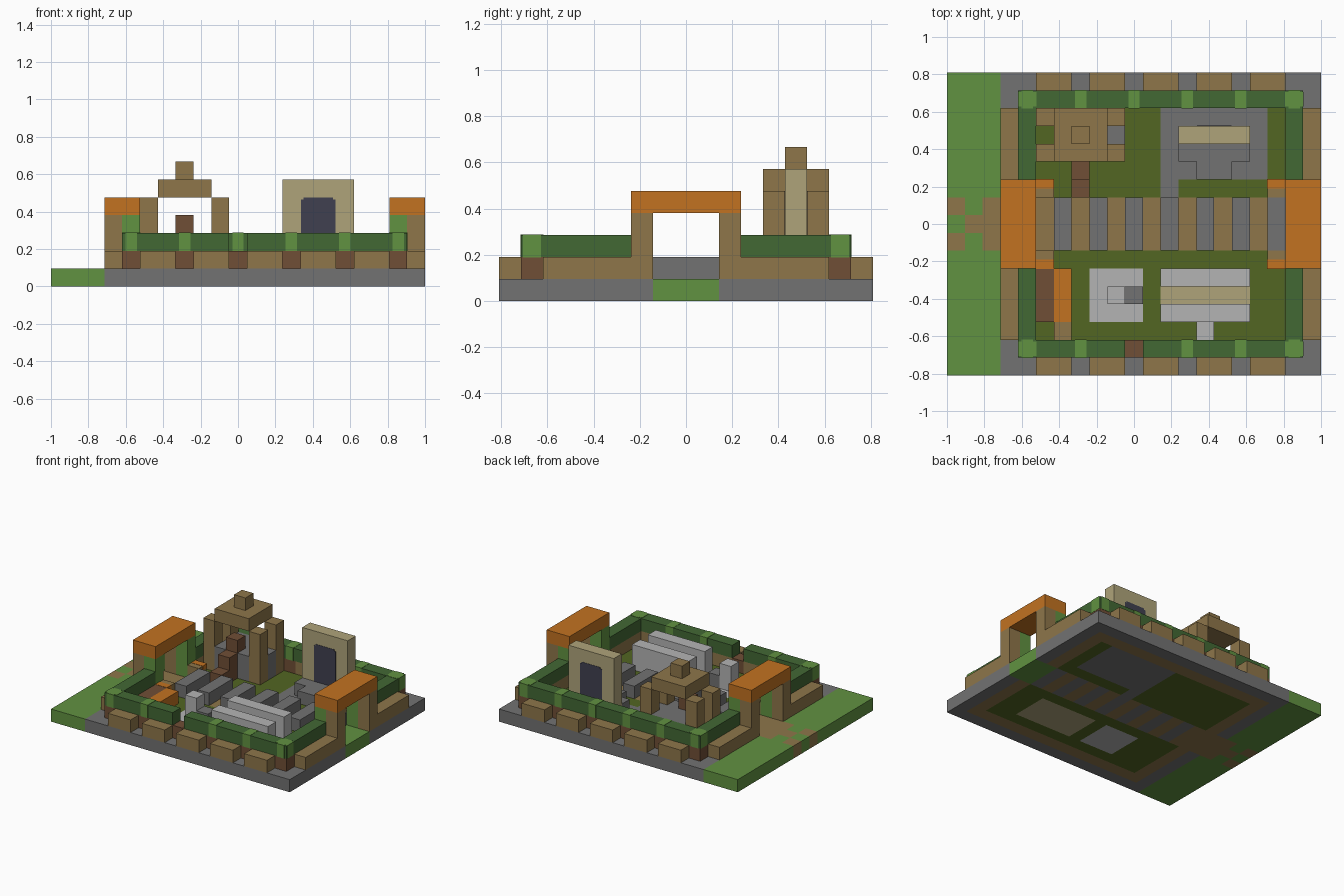
import bpy, bmesh
from mathutils import Matrix, Vector

U = 2 / 21          # one building cell
NX, NY = 21, 17

old = bpy.data.objects.get("Cube")
if old:
    bpy.data.objects.remove(old, do_unlink=True)


def material(name, rgb):
    lin = [((c / 255 + 0.055) / 1.055) ** 2.4 for c in rgb] + [1]
    m = bpy.data.materials.new(name)
    m.use_nodes = True
    m.diffuse_color = lin
    m.node_tree.nodes["Principled BSDF"].inputs["Base Color"].default_value = lin
    return m


GRASS = material("grass_green", (97, 146, 65))
STONE = material("stone_gray", (114, 114, 114))
WOOD = material("wood_brown", (142, 118, 74))
MOSS = material("moss_olive", (82, 102, 34))
HEDGE = material("hedge_green", (66, 104, 52))
ORANGE = material("roof_orange", (194, 114, 33))
SAND = material("sandstone", (175, 164, 122))
PALE = material("pale_stone", (180, 180, 180))
BARK = material("bark_brown", (112, 78, 54))
SLATE = material("dark_slate", (64, 64, 80))


def box(name, mat, x, y, z, grow=0.0):
    """Box given by cell ranges (from, to) on each axis."""
    lo = Vector((x[0] - NX / 2, y[0] - NY / 2, z[0])) * U
    hi = Vector((x[1] - NX / 2, y[1] - NY / 2, z[1])) * U
    size = hi - lo + Vector((grow, grow, grow)) * 2
    bm = bmesh.new()
    bmesh.ops.create_cube(bm, size=1, matrix=Matrix.Translation((lo + hi) / 2) @ Matrix.Diagonal((*size, 1)))
    me = bpy.data.meshes.new(name)
    bm.to_mesh(me)
    bm.free()
    me.materials.append(mat)
    ob = bpy.data.objects.new(name, me)
    bpy.context.collection.objects.link(ob)
    return ob


# Ground slab, coloured cell by cell
GROUND = [GRASS, STONE, WOOD, MOSS, SAND, PALE]
DIRT = {(0, 9), (1, 8), (2, 8), (2, 9), (0, 7), (2, 7)}


def ground_colour(i, j):
    path = 7 <= j <= 9
    if i < 3:
        return WOOD if (i, j) in DIRT else GRASS
    if path:
        if i >= 19:
            return GRASS
        return STONE if i > 4 and i % 2 == 0 else WOOD
    if i in (3, 20) or j in (0, 16):
        return STONE
    if i in (4, 19) or j in (1, 15):
        return WOOD
    if 12 <= i < 18 and j >= 11 or (i, j) == (12, 10):
        return STONE
    if 3 <= j < 6 and 12 <= i < 17:
        return SAND
    if 3 <= j < 6 and 8 <= i < 11:
        return PALE
    return MOSS


bm = bmesh.new()
bmesh.ops.create_grid(bm, x_segments=NX, y_segments=NY, size=1,
                      matrix=Matrix.Translation((0, 0, U)) @ Matrix.Diagonal((1, NY / NX, 1, 1)))
for f in bm.faces:
    c = f.calc_center_median()
    f.material_index = GROUND.index(ground_colour(int(c.x / U + NX / 2), int(c.y / U + NY / 2)))
mesh = bpy.data.meshes.new("ground_slab")
bm.to_mesh(mesh)
bm.free()
for m in GROUND:
    mesh.materials.append(m)
slab = bpy.data.objects.new("ground_slab", mesh)
bpy.context.collection.objects.link(slab)
solid = slab.modifiers.new("thickness", "SOLIDIFY")
solid.thickness, solid.offset = U, -1

# Low walls with posts, hedges and outer ledges: front and back
POSTS = range(4, 20, 3)
for side, row, ledge in (("front", 1, 0), ("back", 15, 16)):
    ys = (row, row + 1)
    for i in POSTS:
        box(side + "_post", BARK, (i, i + 1), ys, (1, 2))
        if i < 19:
            box(side + "_wall", WOOD, (i + 1, i + 3), ys, (1, 2))
            box(side + "_ledge", WOOD, (i + 1, i + 3), (ledge, ledge + 1), (1, 2))
        if side == "back" or i != 10:
            box(side + "_leaf_band", GRASS, (i + 0.2, i + 0.8), ys, (2, 3), 0.002)
    for xs in ([(4, 10), (11, 20)] if side == "front" else [(4, 20)]):
        box(side + "_hedge", HEDGE, xs, ys, (2, 3))
    for i in (4, 19):
        box(side + "_corner_leaves", GRASS, (i, i + 1), (row + 0.12, row + 0.88), (2, 3), 0.002)

# Side walls, hedges and ledges
for side, col, ledge in (("right", 4, 3), ("left", 19, 20)):
    for ys in ((2, 6), (11, 15)):
        box(side + "_wall", WOOD, (col, col + 1), ys, (1, 2))
        box(side + "_hedge", HEDGE, (col, col + 1), ys, (2, 3))
        box(side + "_ledge", WOOD, (ledge, ledge + 1), ys, (1, 2))

# Two gates with roofs, leafy inner pillars and inner blocks
for side, outer, inner, block in (("right", 3, 4, 5), ("left", 20, 19, 18)):
    for j in (6, 10):
        box(side + "_gate_pillar", WOOD, (outer, outer + 1), (j, j + 1), (1, 4))
        box(side + "_gate_leaves", GRASS, (inner, inner + 1), (j, j + 1), (1, 4))
        box(side + "_gate_block", WOOD, (block, block + 1), (j, j + 1), (1, 2))
        edge = j if j == 6 else j + 0.5
        box(side + "_gate_block_cap", ORANGE, (block, block + 1), (edge, edge + 0.5), (1.7, 2), 0.002)
    x0 = min(outer, inner)
    box(side + "_gate_roof", ORANGE, (x0, x0 + 2), (6, 11), (4, 5))

# Raised path slabs
for i in range(6, 19, 2):
    box("path_slab", STONE, (i, i + 1), (7, 10), (1, 2))

# Pavilion
box("pavilion_floor", STONE, (6, 9), (12, 15), (1, 3))
box("pavilion_floor_side", STONE, (9, 10), (13, 14), (1, 3))
for i in (5, 9):
    for j in (12, 14):
        box("pavilion_pillar", WOOD, (i, i + 1), (j, j + 1), (1, 5))
box("pavilion_roof", WOOD, (6, 9), (12, 15), (5, 6))
box("pavilion_finial", WOOD, (7, 8), (13, 14), (6, 7))
for j, top in ((10, 2), (11, 3)):
    box("pavilion_step", BARK, (7, 8), (j, j + 1), (1, top))
box("pavilion_block", BARK, (7, 8), (12, 13), (3, 4))

# Doorway monument on its platform
box("monument_floor", STONE, (13, 17), (12, 13), (1, 2))
box("monument_step", STONE, (14, 16), (11, 12), (1, 2))
box("monument", SAND, (13, 17), (13, 14), (1, 6))
box("monument_door", SLATE, (14.06, 15.94), (13, 14), (2, 4.85), 0.002)
box("monument_door_top", SLATE, (14.2, 15.8), (13, 14), (4.8, 4.97), 0.002)

# Stone trough and fountain post
for j in (3, 5):
    box("trough_side", PALE, (12, 17), (j, j + 1), (1, 3))
box("trough_spout", PALE, (14, 15), (2, 3), (1, 2))
box("fountain_post", PALE, (9, 10), (4, 5), (1, 3))
box("fountain_step", STONE, (10, 11), (4, 5), (1, 2))

# Bench beside the gate
box("bench_back", BARK, (5, 6), (3, 6), (1, 2))
box("bench_seat", ORANGE, (6, 7), (3, 6), (1, 2))
box("bench_end", WOOD, (6, 7), (2, 3), (1, 2))
